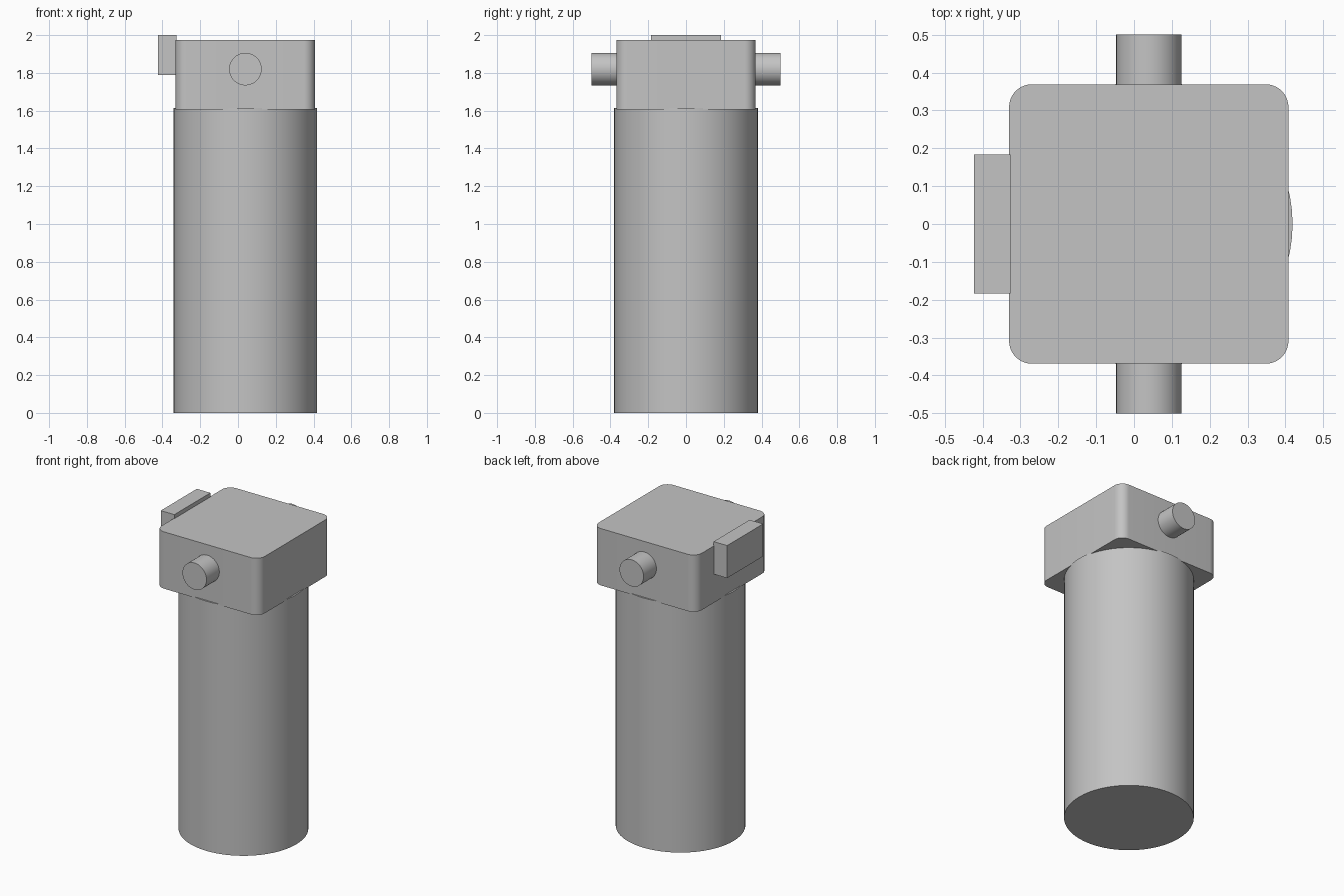
import bpy, bmesh, math
from mathutils import Matrix

cube = bpy.data.objects.get("Cube")
if cube:
    bpy.data.objects.remove(cube, do_unlink=True)

GREY = (0.55, 0.55, 0.55, 1.0)
mat = bpy.data.materials.new("light_grey")
mat.use_nodes = True
mat.diffuse_color = GREY
mat.node_tree.nodes["Principled BSDF"].inputs["Base Color"].default_value = GREY

AXIS_X = 0.039  # centre line of the body


def finish(name, bm, smooth=True):
    mesh = bpy.data.meshes.new(name)
    bm.to_mesh(mesh)
    bm.free()
    mesh.materials.append(mat)
    obj = bpy.data.objects.new(name, mesh)
    bpy.context.collection.objects.link(obj)
    if smooth:
        bpy.ops.object.select_all(action="DESELECT")
        obj.select_set(True)
        bpy.context.view_layer.objects.active = obj
        bpy.ops.object.shade_smooth_by_angle(angle=math.radians(30))
    return obj


def cylinder(name, radius, length, centre, turn=0.0):
    bm = bmesh.new()
    matrix = Matrix.Translation(centre) @ Matrix.Rotation(turn, 4, "X")
    bmesh.ops.create_cone(bm, cap_ends=True, segments=64, radius1=radius,
                          radius2=radius, depth=length, matrix=matrix)
    return finish(name, bm)


def box(name, low, high, corner=0.0):
    bm = bmesh.new()
    size = [h - l for l, h in zip(low, high)]
    centre = [(h + l) / 2 for l, h in zip(low, high)]
    bmesh.ops.create_cube(bm, size=1, matrix=Matrix.Translation(centre)
                          @ Matrix.Diagonal((*size, 1)))
    if corner:
        upright = [e for e in bm.edges
                   if abs(e.verts[0].co.z - e.verts[1].co.z) > size[2] / 2]
        bmesh.ops.bevel(bm, geom=upright, offset=corner, segments=10,
                        profile=0.5, affect="EDGES")
    return finish(name, bm, corner > 0)


# Tall round canister
cylinder("canister", 0.38, 1.613, (AXIS_X, 0, 1.613 / 2))

# Square head with rounded upright corners
HALF = 0.369
box("head_block", (AXIS_X - HALF, -HALF, 1.607), (AXIS_X + HALF, HALF, 1.974), 0.06)

# Inlet and outlet stubs at the front and back
for name, side in (("front_pipe", -1), ("back_pipe", 1)):
    cylinder(name, 0.086, 0.2, (AXIS_X, side * 0.4, 1.82), math.pi / 2)

# Mounting plate on the right side
box("mounting_plate", (-0.423, -0.184, 1.79), (-0.326, 0.184, 2.0))
